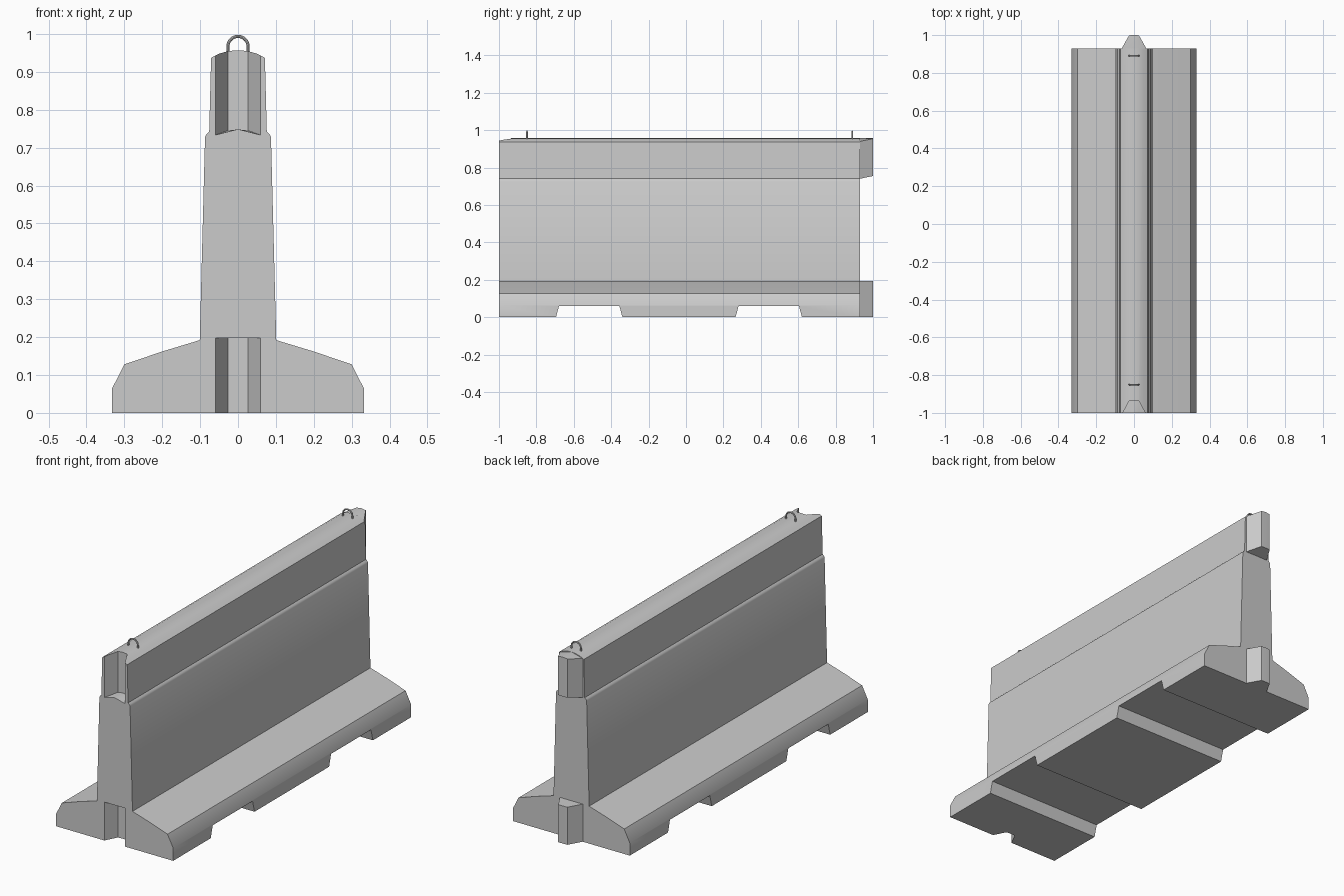
import bpy, bmesh, math

if "Cube" in bpy.data.objects:
    bpy.data.objects.remove(bpy.data.objects["Cube"])

def make_object(name, bm):
    bmesh.ops.recalc_face_normals(bm, faces=bm.faces)
    if bm.calc_volume(signed=True) < 0:
        bmesh.ops.reverse_faces(bm, faces=bm.faces)
    mesh = bpy.data.meshes.new(name)
    bm.to_mesh(mesh)
    bm.free()
    ob = bpy.data.objects.new(name, mesh)
    bpy.context.collection.objects.link(ob)
    return ob

def bridge(name, ring_a, ring_b):
    """Closed solid between two matching rings of points."""
    bm = bmesh.new()
    a = [bm.verts.new(p) for p in ring_a]
    b = [bm.verts.new(p) for p in ring_b]
    bm.faces.new(a)
    bm.faces.new(b[::-1])
    for i in range(len(a)):
        j = (i + 1) % len(a)
        bm.faces.new((a[j], a[i], b[i], b[j]))
    bm.normal_update()
    bmesh.ops.triangulate(bm, faces=[f for f in bm.faces if len(f.verts) > 4])
    return make_object(name, bm)

def cut(target, tool):
    mod = target.modifiers.new(tool.name, 'BOOLEAN')
    mod.operation = 'DIFFERENCE'
    mod.solver = 'EXACT'
    mod.object = tool
    bpy.context.view_layer.update()
    bpy.context.view_layer.objects.active = target
    bpy.ops.object.modifier_apply(modifier=mod.name)
    bpy.data.objects.remove(tool, do_unlink=True)

def arch(x):
    """Height lost on the rounded cap at distance x from the centre."""
    return 4.0 * x * x

# Barrier body: half profile mirrored, swept along y
half = [(0.332, 0), (0.332, 0.065), (0.30, 0.128), (0.20, 0.162), (0.101, 0.192),
        (0.087, 0.728), (0.083, 0.736), (0.076, 0.742), (0.071, 0.937),
        (0.05, 0.948), (0.025, 0.955)]
profile = half + [(0, 0.957)] + [(-x, z) for x, z in reversed(half)]
body = bridge("barrier_body", [(x, -1, z) for x, z in profile],
              [(x, 0.93, z) for x, z in profile])

def key(name, y_root, y_tip, root, tip, z_low, z_high, rise=0.0, arch_low=0, arch_high=0):
    """Tapered key, used both as tongue and as groove cutter."""
    push = 0.001 if y_tip > y_root else -0.001
    plan = [(-root, y_root), (-tip, y_tip - push), (0, y_tip), (tip, y_tip - push),
            (root, y_root), (0, y_root - 5 * abs(push))]
    low = [(x, y, z_low + (rise if i in (1, 2, 3) else 0) - arch_low * arch(x))
           for i, (x, y) in enumerate(plan)]
    high = [(x, y, z_high - arch_high * arch(x)) for x, y in plan]
    return bridge(name, low, high)

# Tongues on the back end
tongues = [key("upper_tongue", 0.928, 1.0, 0.066, 0.026, 0.74, 0.957, 0.015, 0, 1),
           key("lower_tongue", 0.928, 1.0, 0.066, 0.026, 0, 0.193)]

# Grooves in the front end
cut(body, key("upper_groove", -1.01, -0.935, 0.064, 0.026, 0.748, 1.1, 0, 1, 0))
cut(body, key("lower_groove", -1.01, -0.935, 0.064, 0.026, -0.1, 0.197))

# Forklift slots through the base, wider at the ground
for y0, y1 in ((-0.695, -0.34), (0.265, 0.62)):
    s = 0.016
    slot = [(y0 - s, -0.06), (y1 + s, -0.06), (y1 - s, 0.06), (y0 + s, 0.06)]
    cut(body, bridge("slot", [(-0.5, y, z) for y, z in slot],
                     [(0.5, y, z) for y, z in slot]))

# Lifting loops on the cap
def lifting_loop(name, y):
    r, tube, zc, sides = 0.0265, 0.0042, 0.967, 8
    path = [(r, 0.945, 0.0)]
    path += [(r * math.cos(a), zc + r * math.sin(a), a)
             for a in (math.pi * i / 16 for i in range(17))]
    path += [(-r, 0.945, math.pi)]
    bm = bmesh.new()
    rings = []
    for x, z, a in path:
        ring = []
        for k in range(sides):
            t = 2 * math.pi * k / sides
            d = tube * math.cos(t)
            ring.append(bm.verts.new((x + d * math.cos(a), y + tube * math.sin(t),
                                      z + d * math.sin(a))))
        rings.append(ring)
    for p, q in zip(rings, rings[1:]):
        for k in range(sides):
            n = (k + 1) % sides
            bm.faces.new((p[k], p[n], q[n], q[k]))
    bm.faces.new(rings[0])
    bm.faces.new(rings[-1])
    return make_object(name, bm)

loops = [lifting_loop("lifting_loop_front", -0.85), lifting_loop("lifting_loop_back", 0.89)]

# Smooth shading with sharp edges kept
for ob in [body] + tongues + loops:
    bpy.ops.object.select_all(action='DESELECT')
    ob.select_set(True)
    bpy.context.view_layer.objects.active = ob
    bpy.ops.object.shade_smooth_by_angle(angle=math.radians(30))
